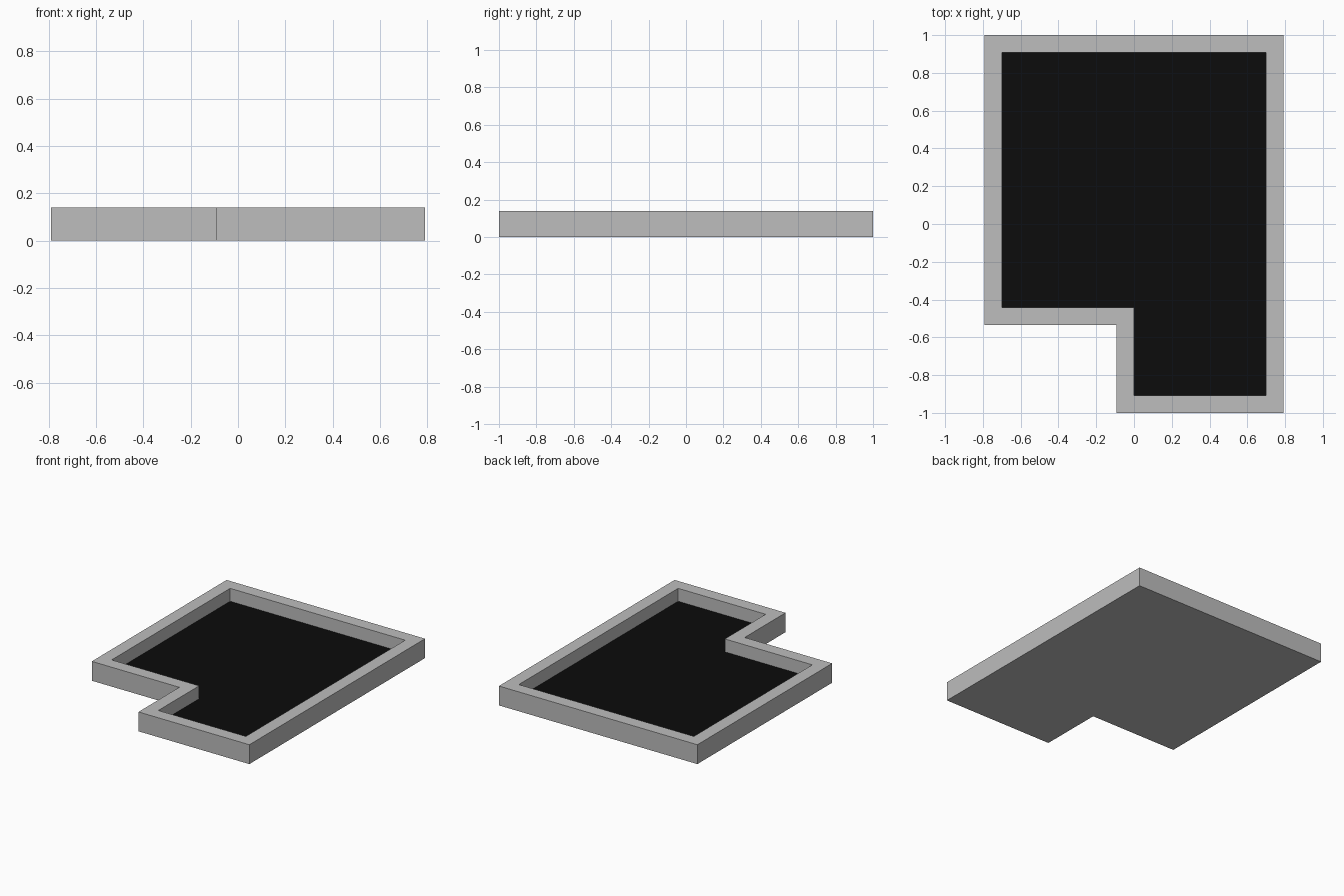
import bpy, bmesh

if "Cube" in bpy.data.objects:
    bpy.data.objects.remove(bpy.data.objects["Cube"])

U = 2 / 43            # layout module
WALL = 2 * U          # wall thickness
TOP = 3 * U           # wall height
FLOOR = U             # floor level


def material(name, value):
    m = bpy.data.materials.new(name)
    m.diffuse_color = (value, value, value, 1)
    m.use_nodes = True
    m.node_tree.nodes["Principled BSDF"].inputs["Base Color"].default_value = m.diffuse_color
    return m


def outline(inset):
    """Notched room outline, counter-clockwise, moved inward by inset."""
    x0, x1 = -17 * U + inset, 17 * U - inset
    y0, y1 = -21.5 * U + inset, 21.5 * U - inset
    nx, ny = -2 * U + inset, -11.5 * U + inset
    return [(nx, y0), (x1, y0), (x1, y1), (x0, y1), (x0, ny), (nx, ny)]


def make_object(name, bm, mat):
    mesh = bpy.data.meshes.new(name)
    bm.to_mesh(mesh)
    bm.free()
    mesh.materials.append(mat)
    obj = bpy.data.objects.new(name, mesh)
    bpy.context.collection.objects.link(obj)
    return obj


grey = material("wall grey", 0.51)
black = material("floor black", 0.0035)

# Walls and underside: loops from the bottom, up the outside, over and down the inside
bm = bmesh.new()
loops = [[bm.verts.new((x, y, z)) for x, y in outline(inset)]
         for inset, z in ((0, 0), (0, TOP), (WALL, TOP), (WALL, FLOOR))]
for lower, upper in zip(loops, loops[1:]):
    for i in range(6):
        j = (i + 1) % 6
        bm.faces.new((lower[i], lower[j], upper[j], upper[i]))
bm.faces.new(loops[0][::-1])
make_object("walls", bm, grey)

# Floor sheet inside the walls
bm = bmesh.new()
bm.faces.new([bm.verts.new((x, y, FLOOR)) for x, y in outline(WALL)])
make_object("floor", bm, black)
